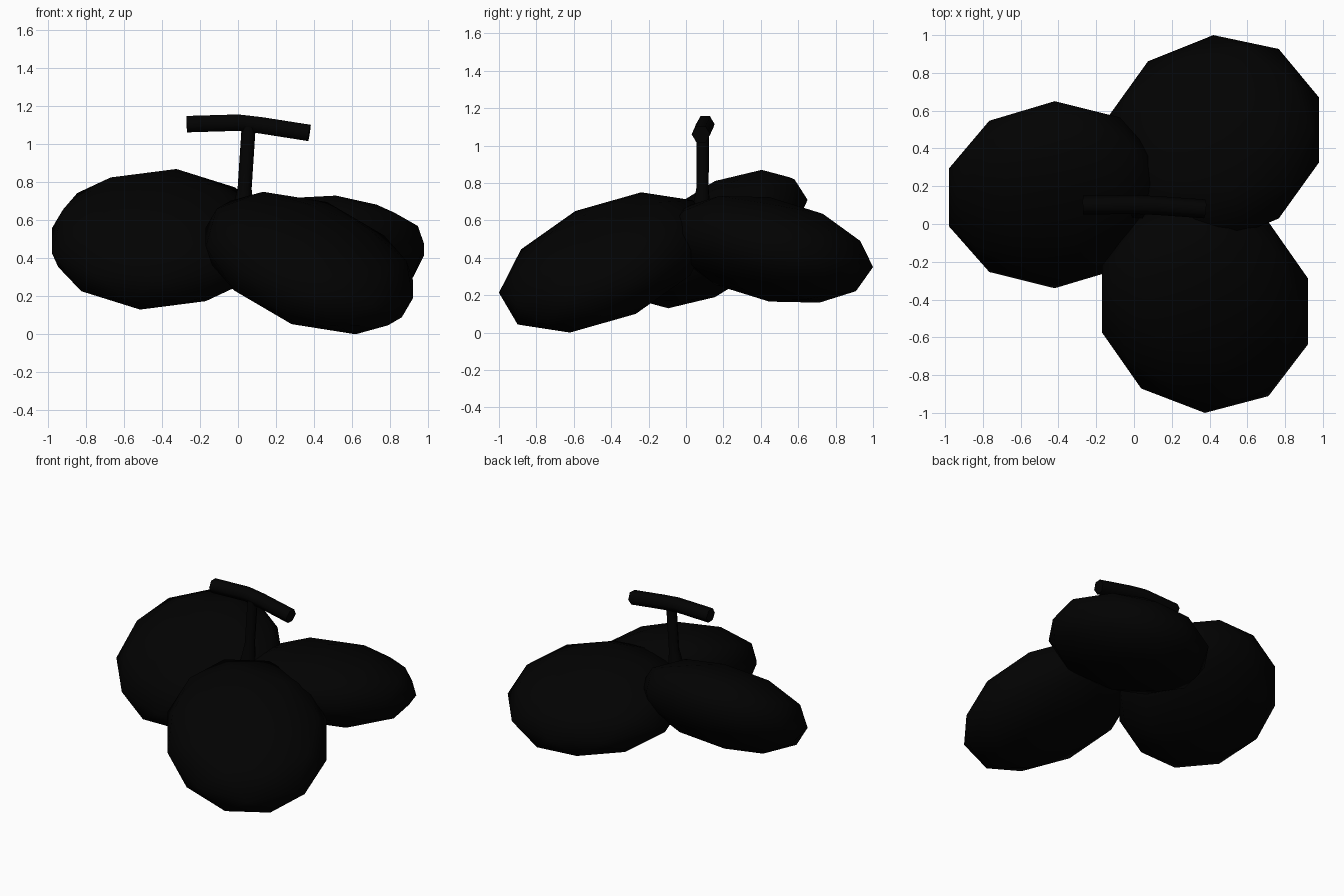
import bpy, math

if "Cube" in bpy.data.objects:
    bpy.data.objects.remove(bpy.data.objects["Cube"])

mat = bpy.data.materials.new("black")
mat.diffuse_color = (0.0006, 0.0006, 0.0006, 1)
mat.use_nodes = True
mat.node_tree.nodes["Principled BSDF"].inputs["Base Color"].default_value = mat.diffuse_color


def berry(name, centre, half, tilt):
    """Low-poly ellipsoid with given half extents; tilt = xy, xz, yz lean."""
    bpy.ops.mesh.primitive_ico_sphere_add(subdivisions=2, radius=1)
    ob = bpy.context.object
    ob.name = name
    a, b, c = tilt
    d = math.sqrt(1 - a * a)
    e = (c - a * b) / d
    f = math.sqrt(1 - b * b - e * e)
    verts = ob.data.vertices
    for v in verts:
        x, y, z = v.co
        v.co = (x, a * x + d * y, b * x + e * y + f * z)
    peak = [max(abs(v.co[i]) for v in verts) for i in range(3)]
    for v in verts:
        v.co = [v.co[i] * half[i] / peak[i] for i in range(3)]
    ob.location = centre
    ob.data.materials.append(mat)
    bpy.ops.object.shade_smooth()


def rod(name, points, radius):
    """Six-sided rod along a path; each point is x, y, z, radius factor."""
    cu = bpy.data.curves.new(name, 'CURVE')
    cu.dimensions = '3D'
    cu.bevel_depth = radius
    cu.bevel_resolution = 1
    cu.use_fill_caps = True
    sp = cu.splines.new('POLY')
    sp.points.add(len(points) - 1)
    for p, (x, y, z, r) in zip(sp.points, points):
        p.co = (x, y, z, 1)
        p.radius = r
    ob = bpy.data.objects.new(name, cu)
    bpy.context.collection.objects.link(ob)
    cu.materials.append(mat)
    bpy.ops.object.select_all(action='DESELECT')
    ob.select_set(True)
    bpy.context.view_layer.objects.active = ob
    bpy.ops.object.convert(target='MESH')
    bpy.ops.object.shade_smooth_by_angle(angle=math.radians(65))


# Three drooping fruits
berry("left_fruit", (-0.42, 0.155, 0.50), (0.56, 0.495, 0.37), (0.03, 0.02, 0.56))
berry("front_fruit", (0.375, -0.43, 0.375), (0.545, 0.57, 0.375), (-0.06, -0.38, 0.45))
berry("back_fruit", (0.42, 0.445, 0.445), (0.56, 0.555, 0.285), (0.10, 0.0, -0.32))

# Upright stem, slightly flared at its base
rod("stem", [(0.02, 0.08, 0.62, 1.5), (0.03, 0.085, 0.71, 1.25),
             (0.035, 0.088, 0.77, 1.0), (0.056, 0.09, 1.09, 1.0)], 0.037)

# Bent twig across the top
rod("twig", [(-0.27, 0.10, 1.106, 1), (0.0, 0.103, 1.114, 1),
             (0.12, 0.098, 1.1, 1), (0.375, 0.08, 1.06, 1)], 0.05)
